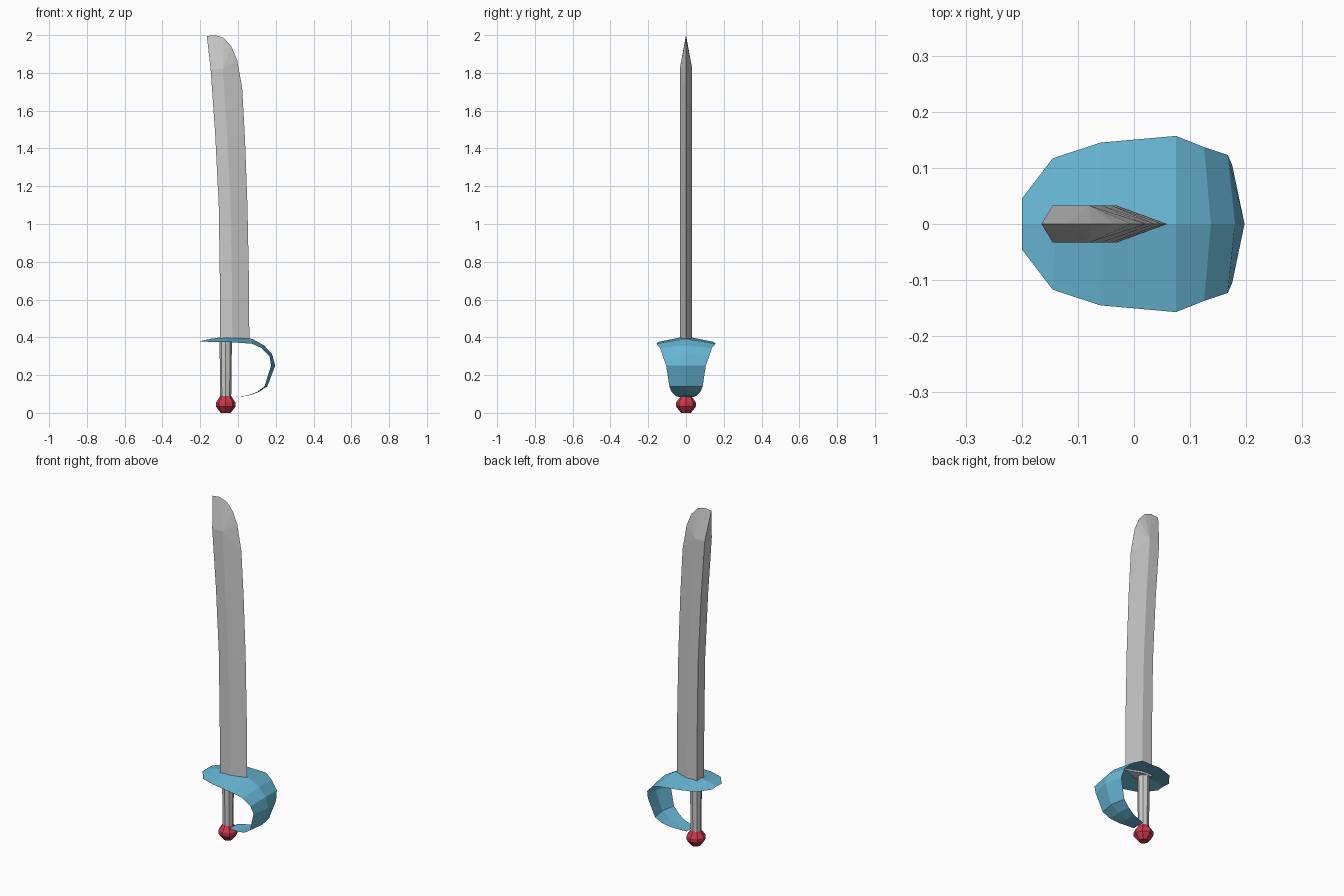
import bpy, bmesh, math

if "Cube" in bpy.data.objects:
    bpy.data.objects.remove(bpy.data.objects["Cube"])


def material(name, color):
    m = bpy.data.materials.new(name)
    m.diffuse_color = (*color, 1)
    m.use_nodes = True
    m.node_tree.nodes["Principled BSDF"].inputs["Base Color"].default_value = m.diffuse_color
    return m


def finish(name, bm, mat=None):
    bmesh.ops.recalc_face_normals(bm, faces=bm.faces[:])
    me = bpy.data.meshes.new(name)
    bm.to_mesh(me)
    bm.free()
    if mat:
        me.materials.append(mat)
    ob = bpy.data.objects.new(name, me)
    bpy.context.collection.objects.link(ob)
    return ob


def lathe(name, profile, cx, sides, mat=None):
    """Closed turned shape from (radius, z) rings."""
    bm = bmesh.new()
    rings = []
    for r, z in profile:
        rings.append([bm.verts.new((cx + r * math.cos(2 * math.pi * i / sides),
                                    r * math.sin(2 * math.pi * i / sides), z))
                      for i in range(sides)])
    for a, b in zip(rings, rings[1:]):
        for i in range(sides):
            j = (i + 1) % sides
            bm.faces.new((a[i], a[j], b[j], b[i]))
    bm.faces.new(rings[0])
    bm.faces.new(rings[-1])
    return finish(name, bm, mat)


blue = material("guard_blue", (0.14, 0.48, 0.68))
red = material("pommel_red", (0.6, 0.04, 0.07))
GRIP_X = -0.065

# Pommel and grip
lathe("pommel", [(0.026, 0), (0.052, 0.033), (0.052, 0.055), (0.028, 0.09)], GRIP_X, 8, red)
lathe("grip", [(0.029, 0.08), (0.033, 0.395)], GRIP_X, 8)

# Blade: flat back, ridge on each side, sharp front edge
T = 0.033
rows = [  # z, back x, ridge x, edge x, edge z
    (0.385, -0.095, -0.03, 0.06, 0.385),
    (0.70, -0.096, -0.032, 0.058, 0.70),
    (1.10, -0.102, -0.04, 0.05, 1.10),
    (1.48, -0.121, -0.058, 0.037, 1.45),
    (1.82, -0.145, -0.08, 0.022, 1.72),
]
bm = bmesh.new()
sections = []
for z, xb, xm, xe, ze in rows:
    sections.append([bm.verts.new(p) for p in (
        (xb, T, z), (xm, T, z), (xe, 0, ze), (xm, -T, z), (xb, -T, z))])
for a, b in zip(sections, sections[1:]):
    for i in range(5):
        j = (i + 1) % 5
        bm.faces.new((a[i], a[j], b[j], b[i]))
bm.faces.new(sections[0])
# Bevelled tip running out to a rounded edge
top = sections[-1]
edge = [top[2]] + [bm.verts.new((x, 0, z)) for x, z in (
    (-0.005, 1.87), (-0.035, 1.94), (-0.075, 1.985), (-0.12, 2.0))]
tip = bm.verts.new((-0.165, 0, 1.995))
for back, ridge in ((top[0], top[1]), (top[4], top[3])):
    for a, b in zip(edge, edge[1:]):
        bm.faces.new((ridge, a, b))
    bm.faces.new((back, ridge, edge[-1], tip))
bm.faces.new((top[0], top[4], tip))
finish("blade", bm)

# Hand guard: thin creased sheet curling from the blade down to the pommel
stations = [  # centre x, centre z, rim x, rim z, half width
    (-0.20, 0.38, -0.20, 0.378, 0.045),
    (-0.14, 0.393, -0.145, 0.376, 0.117),
    (-0.06, 0.405, -0.06, 0.376, 0.145),
    (0.075, 0.392, 0.075, 0.366, 0.157),
    (0.137, 0.358, 0.125, 0.343, 0.137),
    (0.18, 0.312, 0.167, 0.30, 0.123),
    (0.197, 0.25, 0.175, 0.25, 0.105),
    (0.155, 0.14, 0.14, 0.14, 0.088),
    (0.105, 0.108, 0.10, 0.11, 0.076),
    (0.05, 0.09, 0.05, 0.092, 0.058),
    (-0.03, 0.083, -0.03, 0.083, 0.038),
]
bm = bmesh.new()
strips = [[bm.verts.new(p) for p in ((rx, w, rz), (cx, 0, cz), (rx, -w, rz))]
          for cx, cz, rx, rz, w in stations]
for a, b in zip(strips, strips[1:]):
    for i in range(2):
        bm.faces.new((a[i], a[i + 1], b[i + 1], b[i]))
finish("hand_guard", bm, blue)
